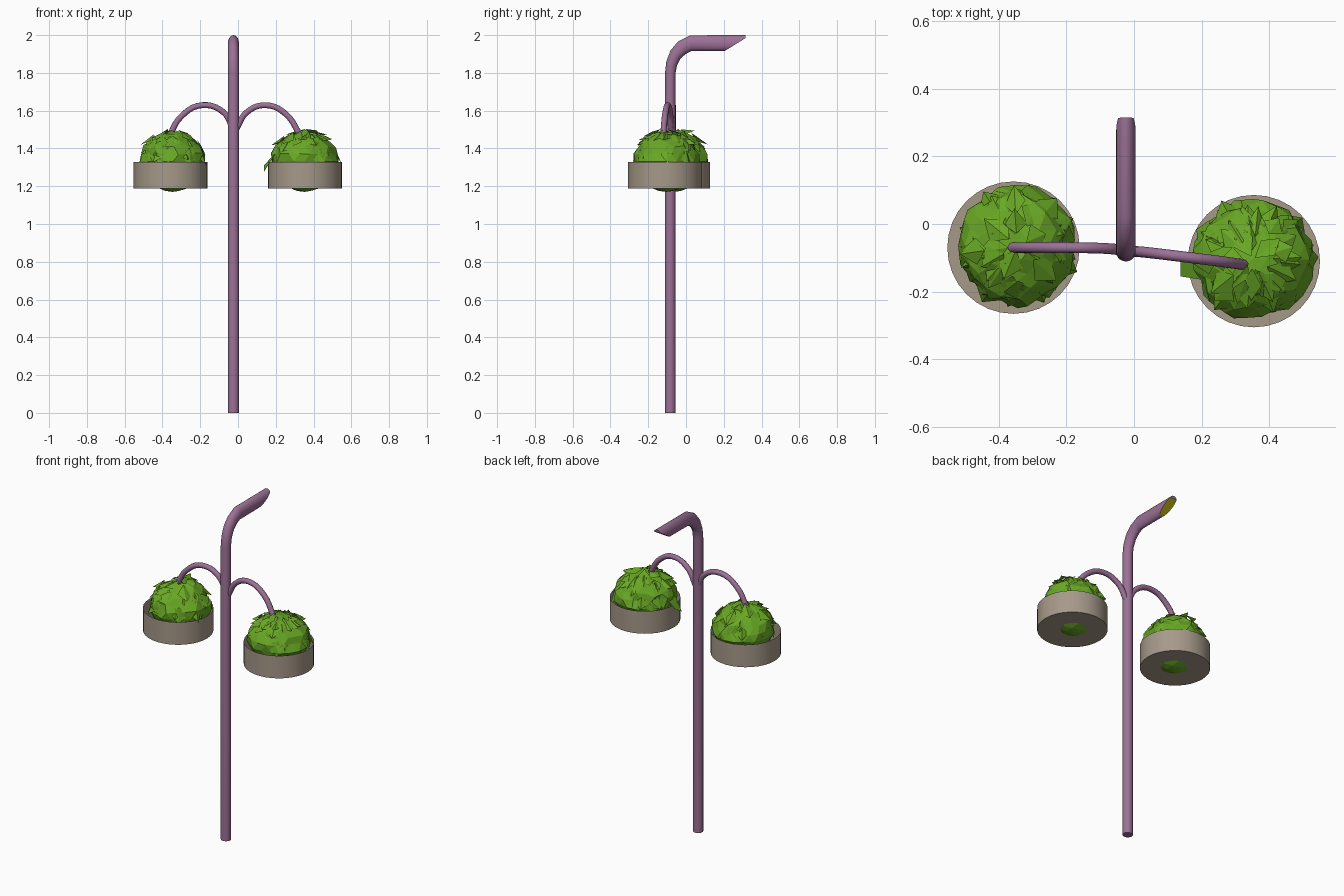
import bpy, bmesh, math, random
from mathutils import Vector

if "Cube" in bpy.data.objects:
    bpy.data.objects.remove(bpy.data.objects["Cube"])

random.seed(7)


def material(name, rgb):
    m = bpy.data.materials.new(name)
    m.diffuse_color = (*rgb, 1)
    m.use_nodes = True
    m.node_tree.nodes["Principled BSDF"].inputs["Base Color"].default_value = m.diffuse_color
    return m


MAUVE = material("mauve_metal", (0.33, 0.165, 0.305))
STONE = material("warm_grey", (0.38, 0.32, 0.25))
GREEN = material("leaf_green", (0.14, 0.39, 0.018))
YELLOW = material("lamp_yellow", (0.55, 0.49, 0.01))


def finish(bm, name, mats, smooth=False):
    me = bpy.data.meshes.new(name)
    bm.to_mesh(me)
    bm.free()
    ob = bpy.data.objects.new(name, me)
    bpy.context.collection.objects.link(ob)
    for m in mats:
        me.materials.append(m)
    if smooth:
        bpy.ops.object.select_all(action='DESELECT')
        ob.select_set(True)
        bpy.context.view_layer.objects.active = ob
        bpy.ops.object.shade_smooth_by_angle(angle=math.radians(35))
    return ob


# Pole, elbow and lamp head: one swept tube that widens toward the head
PX, PY, N = -0.024, -0.083, 20
path = [  # y, z, bend in degrees, half height
    (PY, 0, 0, 0.028), (PY, 1.80, 0, 0.028), (-0.076, 1.85, 20, 0.030),
    (-0.056, 1.897, 40, 0.034), (-0.022, 1.933, 60, 0.039),
    (0.025, 1.957, 87, 0.042), (0.26, 1.958, 90, 0.042)]
bm = bmesh.new()
rings = []
for i, (y, z, bend, h) in enumerate(path):
    t = math.radians(bend)
    ring = []
    for k in range(N):
        a = 2 * math.pi * k / N
        n = h * math.cos(a)
        p = Vector((PX + 0.029 * math.sin(a), y - n * math.cos(t), z + n * math.sin(t)))
        if i == len(path) - 1:  # slanted mouth of the lamp
            p.y = min(0.315, 0.205 + (p.z - 1.916) * 1.62)
        ring.append(bm.verts.new(p))
    rings.append(ring)
for r, s in zip(rings, rings[1:]):
    for k in range(N):
        bm.faces.new((r[k], r[(k + 1) % N], s[(k + 1) % N], s[k]))
bm.faces.new(rings[0])
end = rings[-1]
for k in range(N // 2):  # mouth filled with strips, lower ones glowing
    quad = [end[k], end[k + 1], end[(N - k - 1) % N], end[(N - k) % N]]
    f = bm.faces.new(list(dict.fromkeys(quad)))
    f.material_index = int(f.calc_center_median().z < 1.985)
bmesh.ops.recalc_face_normals(bm, faces=bm.faces)
finish(bm, "lamp_post", [MAUVE, YELLOW], True)


# Curved hanger arms
def arm(name, pts):
    cu = bpy.data.curves.new(name, 'CURVE')
    cu.dimensions = '3D'
    cu.bevel_depth = 0.016
    cu.bevel_resolution = 3
    cu.resolution_u = 5
    cu.use_fill_caps = True
    sp = cu.splines.new('BEZIER')
    sp.bezier_points.add(len(pts) - 1)
    for b, p in zip(sp.bezier_points, pts):
        b.co = p
        b.handle_left_type = b.handle_right_type = 'AUTO'
    cu.materials.append(MAUVE)
    ob = bpy.data.objects.new(name, cu)
    bpy.context.collection.objects.link(ob)
    bpy.ops.object.select_all(action='DESELECT')
    ob.select_set(True)
    bpy.context.view_layer.objects.active = ob
    bpy.ops.object.convert(target='MESH')


arm("left_arm", [(-0.026, -0.08, 1.50), (-0.075, -0.073, 1.59), (-0.19, -0.07, 1.629),
                 (-0.30, -0.07, 1.57), (-0.367, -0.07, 1.46)])
arm("right_arm", [(-0.01, -0.08, 1.50), (0.045, -0.085, 1.59), (0.145, -0.097, 1.629),
                  (0.25, -0.11, 1.585), (0.335, -0.122, 1.46)])


# Open round planter with a flat floor
def planter(name, cx, cy):
    bm = bmesh.new()
    bmesh.ops.create_cone(bm, cap_ends=True, segments=32, radius1=0.196,
                          radius2=0.196, depth=0.138)
    top = [f for f in bm.faces if f.normal.z > 0.9]
    bmesh.ops.delete(bm, geom=top, context='FACES_ONLY')
    bmesh.ops.translate(bm, verts=bm.verts, vec=(cx, cy, 1.258))
    finish(bm, name, [STONE], True)


# Crumpled bush: smooth ball underneath, ragged leaves on top
def bush(name, cx, cy, droop):
    c = Vector((cx, cy, 1.33))
    bm = bmesh.new()
    bmesh.ops.create_icosphere(bm, subdivisions=3, radius=0.16)
    for v in bm.verts:
        if v.co.z > -0.02:
            out = random.uniform(0.97, 1.13)
            v.co = Vector((v.co.x * out * 1.04, v.co.y * out * 1.04, v.co.z * random.uniform(0.93, 1.05)))
    for _ in range(75):
        az = random.uniform(0, 2 * math.pi)
        el = math.asin(random.uniform(0.03, 0.95))
        d = Vector((math.cos(az) * math.cos(el), math.sin(az) * math.cos(el), math.sin(el)))
        side = d.cross(Vector((0, 0, 1))).normalized()
        down = side.cross(d).normalized() * -1
        if down.z > 0:
            down.negate()
        o = d * random.uniform(0.155, 0.172)
        w, l = random.uniform(0.02, 0.045), random.uniform(0.03, 0.055)
        lift = random.uniform(-0.005, 0.025)
        pts = [o - down * l, o + side * w + d * random.uniform(-0.02, 0.01),
               o + down * l + d * lift, o - side * w + d * random.uniform(-0.02, 0.01)]
        q = [bm.verts.new(p) for p in pts]
        bm.faces.new((q[0], q[3], q[2]))
        bm.faces.new((q[0], q[2], q[1]))
    # one trailing leaf over the rim
    if droop:
        q = [bm.verts.new(p) for p in ((-0.15, -0.06, 0.05), (-0.15, 0.03, 0.05),
                                       (-0.215, 0.01, -0.02), (-0.215, -0.05, -0.055))]
        bm.faces.new(q)
    for v in bm.verts:
        v.co += c
        v.co.z = min(v.co.z, 1.505)
    finish(bm, name, [GREEN])


planter("left_planter", -0.357, -0.07)
planter("right_planter", 0.355, -0.11)
bush("left_bush", -0.345, -0.065, False)
bush("right_bush", 0.352, -0.105, True)
